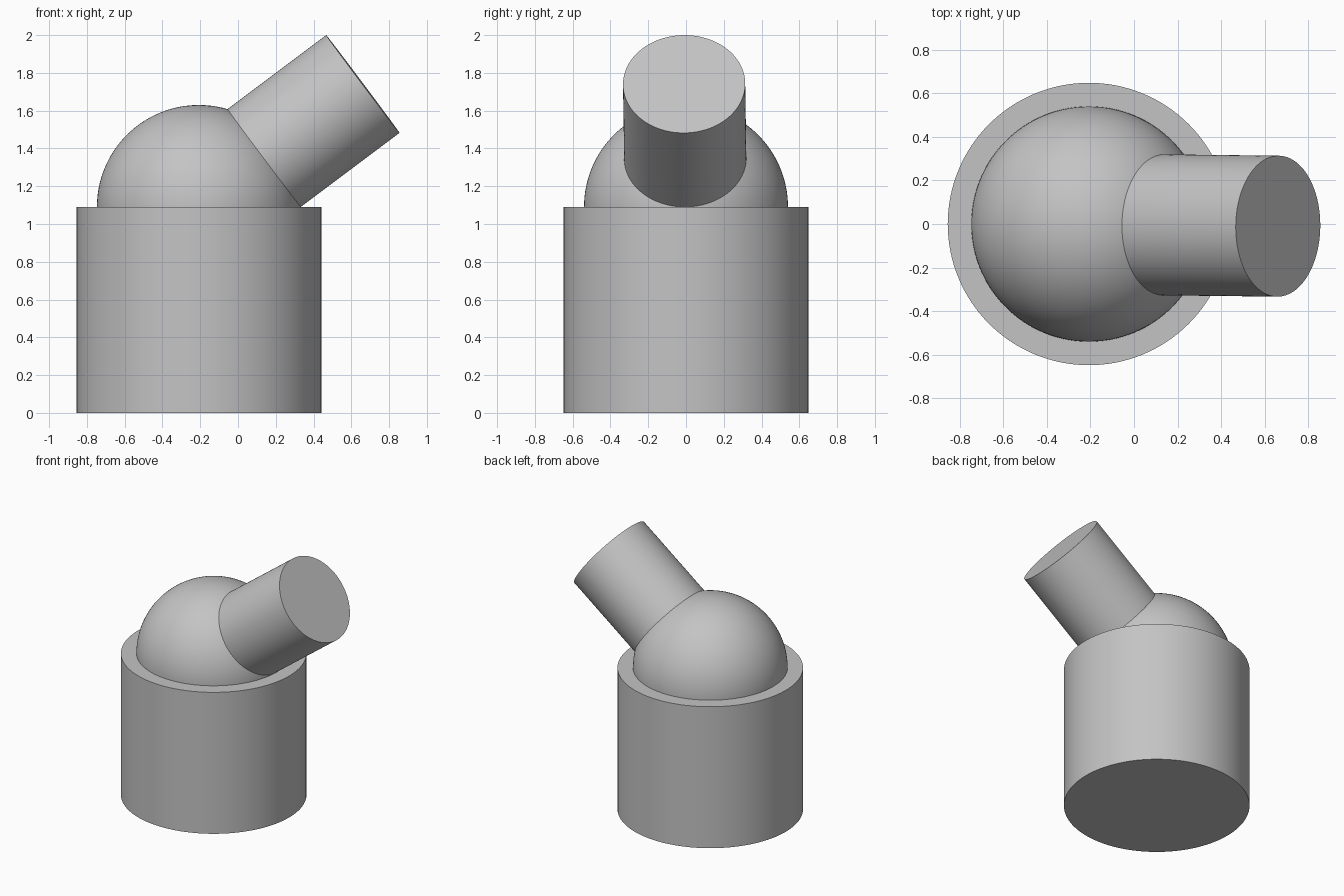
import bpy
from mathutils import Vector

if "Cube" in bpy.data.objects:
    bpy.data.objects.remove(bpy.data.objects["Cube"], do_unlink=True)

# Single plain grey
grey = bpy.data.materials.new("plain grey")
grey.use_nodes = True
colour = (0.55, 0.55, 0.55, 1)
grey.diffuse_color = colour
grey.node_tree.nodes["Principled BSDF"].inputs["Base Color"].default_value = colour


def finish(name):
    """Name, colour and smooth the part just added."""
    part = bpy.context.object
    part.name = part.data.name = name
    part.data.materials.append(grey)
    bpy.ops.object.shade_smooth_by_angle()
    return part


def rod(name, start, end, radius):
    """Capped round rod between two points."""
    axis = end - start
    bpy.ops.mesh.primitive_cylinder_add(
        vertices=128, radius=radius, depth=axis.length,
        location=(start + end) / 2,
        rotation=axis.to_track_quat('Z', 'Y').to_euler())
    return finish(name)


socket_radius, socket_height = 0.648, 1.09
ball_radius, arm_radius = 0.54, 0.3235
ball_centre = Vector((-0.207, 0, socket_height))
arm_end = Vector((0.661, -0.01, 1.741))

# Socket: solid upright cylinder
rod("socket", Vector((ball_centre.x, 0, 0)), ball_centre, socket_radius)

# Ball: seated to its equator in the socket
bpy.ops.mesh.primitive_uv_sphere_add(
    segments=128, ring_count=64, radius=ball_radius, location=ball_centre)
finish("ball")

# Arm: leaves the ball radially, its rim slightly sunk into the ball
direction = (arm_end - ball_centre).normalized()
rim_distance = (ball_radius ** 2 - arm_radius ** 2) ** 0.5
rod("arm", ball_centre + direction * (rim_distance - 0.01), arm_end, arm_radius)
